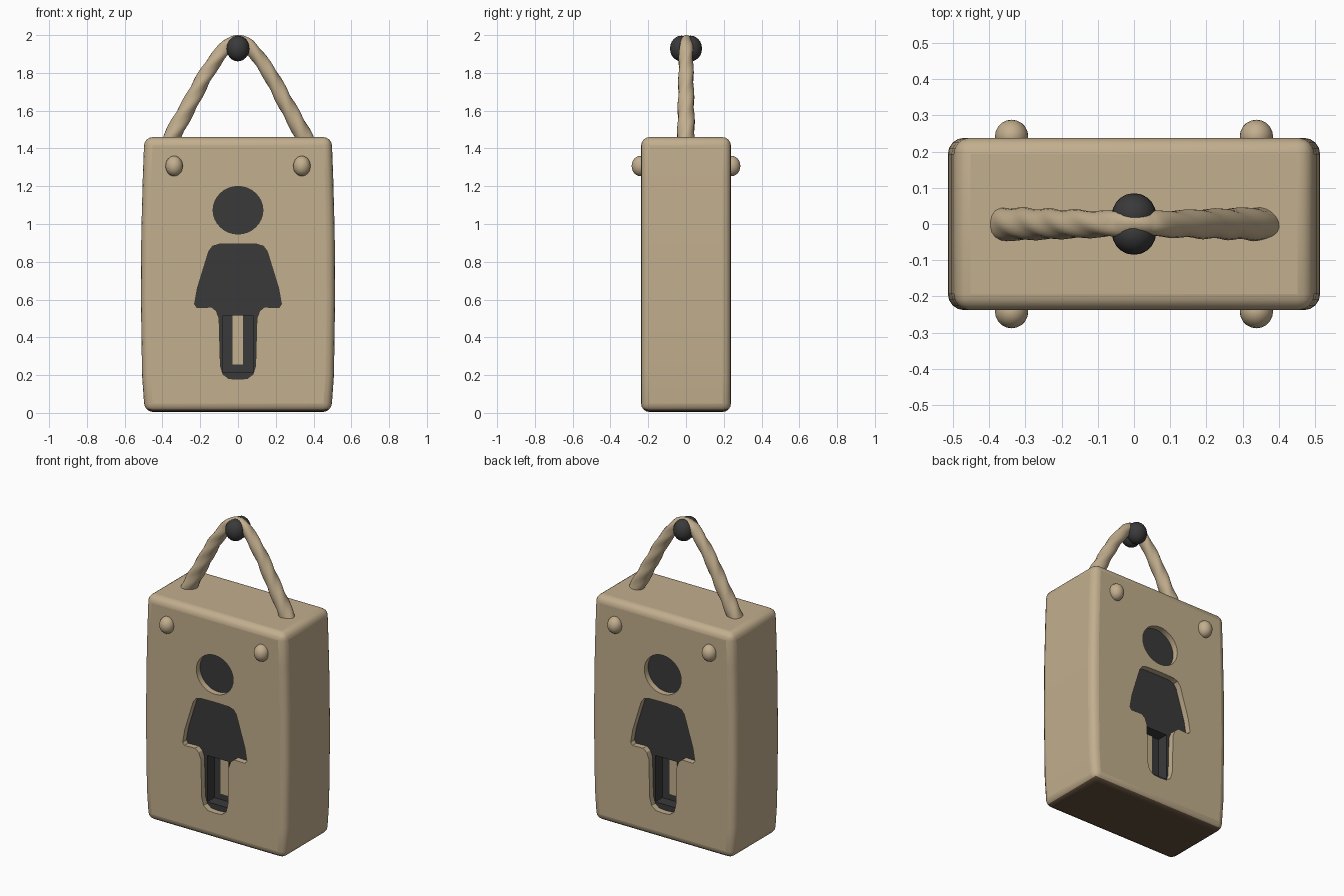
import bpy, bmesh, math
from mathutils import Vector

if "Cube" in bpy.data.objects:
    bpy.data.objects.remove(bpy.data.objects["Cube"])


def material(name, rgb):
    m = bpy.data.materials.new(name)
    m.diffuse_color = (*rgb, 1)
    m.use_nodes = True
    m.node_tree.nodes["Principled BSDF"].inputs["Base Color"].default_value = m.diffuse_color
    return m


TAN = material("tan wood", (0.54, 0.425, 0.27))
DARK = material("charcoal", (0.042, 0.042, 0.044))
BROWN = material("dark brown underside", (0.12, 0.078, 0.045))


def make(name, bm, mat, angle=35):
    bmesh.ops.recalc_face_normals(bm, faces=bm.faces)
    me = bpy.data.meshes.new(name)
    bm.to_mesh(me)
    bm.free()
    me.materials.append(mat)
    ob = bpy.data.objects.new(name, me)
    bpy.context.collection.objects.link(ob)
    smooth(ob, angle)
    return ob


def smooth(ob, angle):
    bpy.ops.object.select_all(action='DESELECT')
    bpy.context.view_layer.objects.active = ob
    ob.select_set(True)
    bpy.ops.object.shade_smooth_by_angle(angle=math.radians(angle))


def prism(name, pts, y0, y1, mat):
    """Extrude an x-z outline between two depths."""
    bm = bmesh.new()
    a = [bm.verts.new((x, y0, z)) for x, z in pts]
    b = [bm.verts.new((x, y1, z)) for x, z in pts]
    bm.faces.new(a)
    bm.faces.new(b[::-1])
    n = len(pts)
    for i in range(n):
        j = (i + 1) % n
        bm.faces.new((a[i], a[j], b[j], b[i]))
    return make(name, bm, mat)


def apply(ob, kind, **kw):
    bpy.context.view_layer.objects.active = ob
    m = ob.modifiers.new(kind, kind)
    for k, v in kw.items():
        setattr(m, k, v)
    bpy.ops.object.modifier_apply(modifier=m.name)


def cut(ob, cutter):
    cutter.hide_render = True
    apply(ob, 'BOOLEAN', operation='DIFFERENCE', solver='EXACT', object=cutter)
    bpy.data.objects.remove(cutter)


def mirrored(half):
    return half + [(-x, z) for x, z in reversed(half) if abs(x) > 1e-6]


def rect(x0, x1, z0, z1):
    return [(x0, z0), (x1, z0), (x1, z1), (x0, z1)]


# Outlines
board_pts = mirrored([(0.494, 0.005), (0.508, 0.2), (0.514, 0.6), (0.512, 0.95),
                      (0.504, 1.25), (0.496, 1.46)])
head_pts = [(0.132 * math.cos(t * math.tau / 32), 1.073 + 0.126 * math.sin(t * math.tau / 32))
            for t in range(32)]
body_pts = mirrored([(0, 0.895), (0.10, 0.893), (0.135, 0.882), (0.155, 0.855), (0.215, 0.66),
                     (0.23, 0.575), (0.217, 0.557), (0.14, 0.56), (0.115, 0.54), (0.1, 0.5),
                     (0.093, 0.25), (0.08, 0.205), (0.05, 0.182), (0, 0.178)])

# Board with rounded edges
board = prism("board", board_pts, -0.238, 0.238, TAN)
apply(board, 'BEVEL', width=0.045, segments=4, limit_method='ANGLE',
      angle_limit=math.radians(40))

# Recessed figure on both faces, dark inlays, deeper leg channel with a wooden strip
for s, side in ((-1, "front"), (1, "back")):
    for part, pts in (("head", head_pts), ("body", body_pts)):
        cut(board, prism("recess_cutter", pts, s * 0.118, s * 0.3, TAN))
        inlay = prism(f"{part}_inlay_{side}", pts, s * 0.11, s * 0.2, DARK)
        if part == "body":
            cut(inlay, prism("leg_cutter", rect(-0.08, 0.08, 0.215, 0.515),
                             s * 0.128, s * 0.3, DARK))
            prism(f"leg_strip_{side}", rect(-0.03, 0.026, 0.255, 0.515),
                  s * 0.12, s * 0.134, TAN)
        smooth(inlay, 30)
smooth(board, 30)

# Dark underside of the board
board.data.materials.append(BROWN)
brown_slot = len(board.data.materials) - 1
for f in board.data.polygons:
    if f.normal.z < -0.6 and f.center.z < 0.1:
        f.material_index = brown_slot

# Twisted rope swept along an arch
half = [(0.37, 1.41), (0.345, 1.47), (0.25, 1.645), (0.165, 1.80), (0.075, 1.925), (0.035, 1.957)]
ctrl = [Vector((-x, 0, z)) for x, z in half] + [Vector((0, 0, 1.966))] + \
       [Vector((x, 0, z)) for x, z in reversed(half)]


def spline(t):
    i = min(int(t), len(ctrl) - 2)
    f = t - i
    p = [ctrl[max(0, min(len(ctrl) - 1, i + k))] for k in (-1, 0, 1, 2)]
    return 0.5 * (2 * p[1] + (p[2] - p[0]) * f + (2 * p[0] - 5 * p[1] + 4 * p[2] - p[3]) * f * f
                  + (3 * p[1] - p[0] - 3 * p[2] + p[3]) * f ** 3)


bm = bmesh.new()
N, K = 120, 18
rings, length, prev = [], 0, None
for i in range(N + 1):
    t = i / N * (len(ctrl) - 1)
    p = spline(t)
    d = (spline(min(t + 0.05, len(ctrl) - 1)) - spline(max(t - 0.05, 0))).normalized()
    length += (p - prev).length if prev else 0
    prev = p
    side = Vector((0, 1, 0))
    up = d.cross(side)
    r = 0.033 + 0.012 * min(1, abs(p.x) / 0.33)
    ring = []
    for k in range(K):
        a = k * math.tau / K
        q = r * (1 + 0.06 * math.cos(3 * a - length * 42))
        ring.append(bm.verts.new(p + side * q * math.cos(a) + up * q * math.sin(a)))
    rings.append(ring)
for a, b in zip(rings, rings[1:]):
    for k in range(K):
        j = (k + 1) % K
        bm.faces.new((a[k], a[j], b[j], b[k]))
bm.faces.new(rings[0])
bm.faces.new(rings[-1])
make("rope", bm, TAN, 50)


def ball(name, centre, size, mat, angle, sub):
    bm = bmesh.new()
    bmesh.ops.create_icosphere(bm, subdivisions=sub, radius=1)
    bmesh.ops.scale(bm, vec=size, verts=bm.verts)
    bmesh.ops.translate(bm, vec=centre, verts=bm.verts)
    make(name, bm, mat, angle)


# Rope knots on both faces and the dark hanging peg
for sy in (-1, 1):
    for sx in (-1, 1):
        ball("rope_knot", (sx * 0.338, sy * 0.242, 1.307), (0.046, 0.046, 0.054), TAN, 40, 3)
    ball("peg_end", (0, sy * 0.025, 1.929), (0.061, 0.06, 0.068), DARK, 40, 3)
